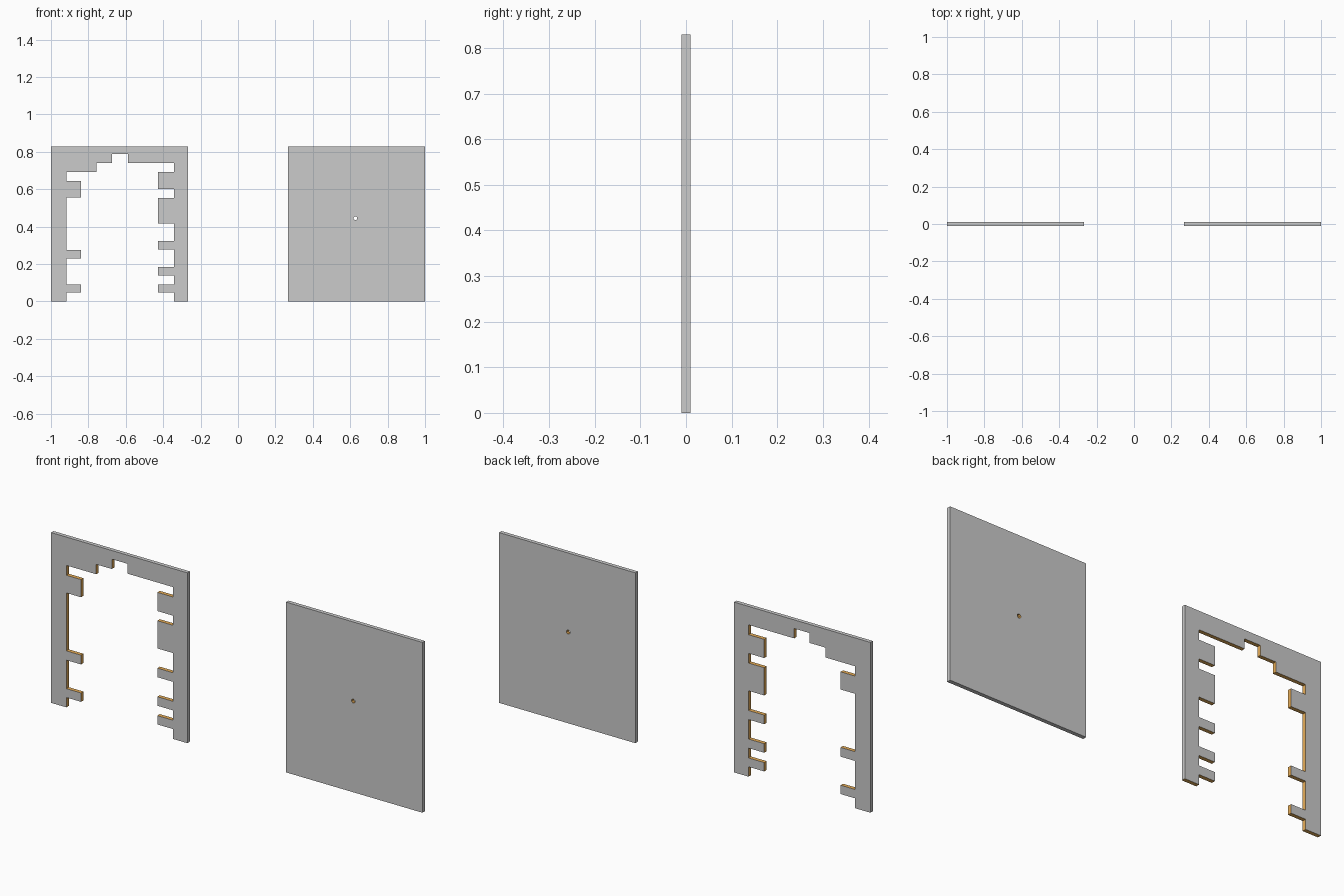
import bpy, bmesh, math

if "Cube" in bpy.data.objects:
    bpy.data.objects.remove(bpy.data.objects["Cube"])

T = 0.019   # wall thickness
H = 0.829   # wall height

orange = bpy.data.materials.new("cut_edge")
orange.diffuse_color = (0.8, 0.42, 0.1, 1)
orange.use_nodes = True
orange.node_tree.nodes["Principled BSDF"].inputs["Base Color"].default_value = orange.diffuse_color
grey = bpy.data.materials.new("wall_face")
grey.diffuse_color = (0.6, 0.6, 0.6, 1)
grey.use_nodes = True
grey.node_tree.nodes["Principled BSDF"].inputs["Base Color"].default_value = grey.diffuse_color


def wall(name, loops, is_cut):
    """Fill the x-z loops (outline, then holes) and extrude along y."""
    bm = bmesh.new()
    edges = []
    for pts in loops:
        vs = [bm.verts.new((x, -T / 2, z)) for x, z in pts]
        edges += [bm.edges.new((vs[i - 1], vs[i])) for i in range(len(vs))]
    bmesh.ops.triangle_fill(bm, edges=edges, use_beauty=True)
    ext = bmesh.ops.extrude_face_region(bm, geom=bm.faces[:], use_keep_orig=True)
    moved = [g for g in ext["geom"] if isinstance(g, bmesh.types.BMVert)]
    bmesh.ops.translate(bm, verts=moved, vec=(0, T, 0))
    bmesh.ops.recalc_face_normals(bm, faces=bm.faces[:])
    for f in bm.faces:
        c = f.calc_center_median()
        if abs(f.normal.y) < 0.5 and is_cut(c.x, c.z):
            f.material_index = 1
    bmesh.ops.dissolve_limit(bm, angle_limit=0.01, verts=bm.verts[:],
                             edges=bm.edges[:], delimit={'MATERIAL'})
    me = bpy.data.meshes.new(name)
    bm.to_mesh(me)
    bm.free()
    me.materials.append(grey)
    me.materials.append(orange)
    ob = bpy.data.objects.new(name, me)
    bpy.context.collection.objects.link(ob)
    return ob


def jamb(x, tip, tabs):
    """Toothed opening edge, listed from bottom to top."""
    pts = [(x, 0)]
    for a, b in tabs:
        pts += [(x, a), (tip, a), (tip, b), (x, b)]
    return pts


# Doorway wall: toothed jambs and a stepped lintel
left = jamb(-0.918, -0.839, [(0.048, 0.091), (0.23, 0.275), (0.557, 0.643)])
right = jamb(-0.343, -0.428, [(0.048, 0.091), (0.139, 0.183), (0.278, 0.322),
                              (0.418, 0.553), (0.60, 0.691)])
lintel = [(-0.918, 0.691), (-0.757, 0.691), (-0.757, 0.739), (-0.673, 0.739),
          (-0.673, 0.787), (-0.589, 0.787), (-0.589, 0.739), (-0.343, 0.739)]
outline = [(-1, H), (-1, 0)] + left + lintel + right[::-1] + [(-0.266, 0), (-0.266, H)]
wall("doorway_wall", [outline],
     lambda x, z: z < H - 0.01 and -0.99 < x < -0.27 or z < 0.01)

# Solid wall with a small round hole
hole = [(0.628 + 0.01 * math.cos(i * math.pi / 4 + math.pi / 8),
         0.444 + 0.01 * math.sin(i * math.pi / 4 + math.pi / 8)) for i in range(8)]
wall("solid_wall", [[(0.266, 0), (1, 0), (1, H), (0.266, H)], hole],
     lambda x, z: math.hypot(x - 0.628, z - 0.444) < 0.05)
